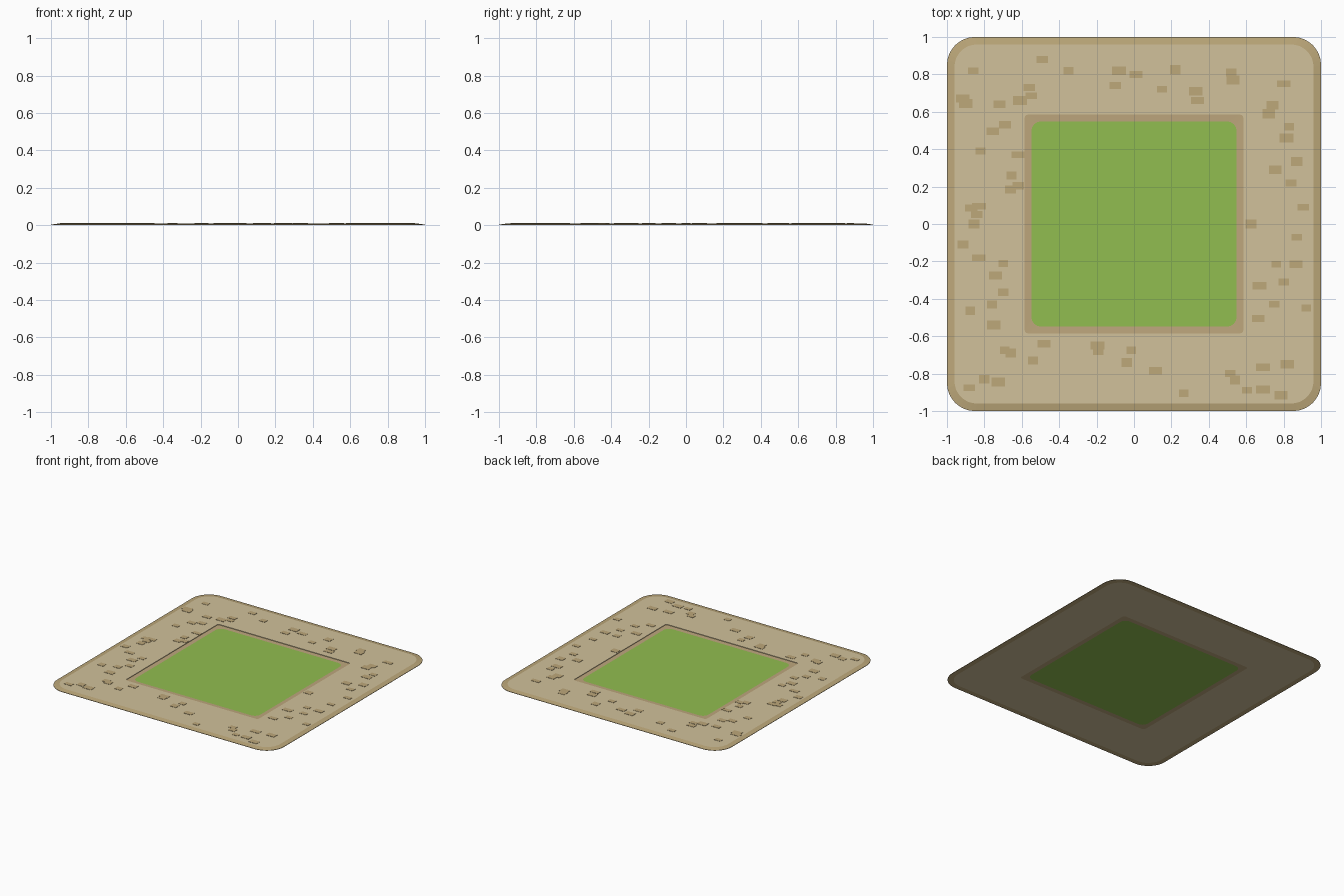
import bpy, bmesh, math, random

if "Cube" in bpy.data.objects:
    bpy.data.objects.remove(bpy.data.objects["Cube"])

random.seed(4)


def material(name, rgb):
    lin = [((c / 255 + 0.055) / 1.055) ** 2.4 for c in rgb]
    m = bpy.data.materials.new(name)
    m.diffuse_color = (*lin, 1)
    m.use_nodes = True
    m.node_tree.nodes["Principled BSDF"].inputs["Base Color"].default_value = m.diffuse_color
    return m


SAND = material("sand", (209, 193, 155))
EDGE = material("edge_sand", (189, 168, 122))
CURB = material("curb_clay", (190, 167, 125))
GRASS = material("grass_green", (145, 189, 80))


def rounded_loop(bm, half, radius, z, n=8):
    """Vertices of a rounded square, counter-clockwise."""
    verts = []
    for k, (sx, sy) in enumerate(((1, 1), (-1, 1), (-1, -1), (1, -1))):
        for i in range(n + 1):
            a = math.pi / 2 * (k + i / n)
            verts.append(bm.verts.new((sx * (half - radius) + radius * math.cos(a),
                                       sy * (half - radius) + radius * math.sin(a), z)))
    return verts


def finish(bm, name, mat):
    bmesh.ops.recalc_face_normals(bm, faces=bm.faces)
    me = bpy.data.meshes.new(name)
    bm.to_mesh(me)
    bm.free()
    me.materials.append(mat)
    ob = bpy.data.objects.new(name, me)
    bpy.context.collection.objects.link(ob)
    return ob


def frame(name, profile, mat, cap=False):
    """Sweep (half, radius, z) steps round a square; closed ring or capped slab."""
    bm = bmesh.new()
    loops = [rounded_loop(bm, *p) for p in profile]
    pairs = list(zip(loops, loops[1:]))
    if cap:
        bm.faces.new(loops[0])
        bm.faces.new(loops[-1])
    else:
        pairs.append((loops[-1], loops[0]))
    for a, b in pairs:
        for i in range(len(a)):
            j = (i + 1) % len(a)
            bm.faces.new((a[i], a[j], b[j], b[i]))
    return finish(bm, name, mat)


TOP = 0.009
# Sloped outer rim, flat path, recessed curb and lawn
frame("outer_rim", [(1, .15, 0), (1, .15, .003), (.96, .12, TOP), (.96, .12, 0)], EDGE)
frame("sand_path", [(.96, .12, 0), (.96, .12, TOP), (.585, .02, TOP), (.585, .02, 0)], SAND)
frame("inner_curb", [(.585, .02, 0), (.585, .02, .005), (.548, .05, .004), (.548, .05, 0)], CURB)
frame("lawn", [(.548, .05, 0), (.548, .05, .004)], GRASS, cap=True)

# Paving stones scattered on each side of the path
back = [(-.86, .82), (-.49, .88), (-.35, .82), (-.08, .82), (.01, .80), (-.10, .74), (.15, .72),
        (.22, .825), (.33, .71), (.34, .66), (.52, .81), (.53, .77), (.80, .75), (.74, .635),
        (-.56, .73), (-.55, .685), (-.61, .66), (-.72, .64), (-.915, .67), (-.90, .645)]
left = [(-.69, .53), (-.755, .495), (-.82, .39), (-.62, .37), (-.655, .26), (-.66, .185),
        (-.62, .205), (-.83, .095), (-.84, .05), (-.87, .085), (-.855, 0), (-.915, -.11), (-.83, -.18),
        (-.70, -.21), (-.74, -.275), (-.70, -.365), (-.76, -.43), (-.875, -.465), (-.75, -.54)]
right = [(.72, .59), (.83, .52), (.815, .46), (.87, .335), (.755, .29), (.84, .22), (.905, .09),
         (.625, 0), (.87, -.07), (.76, -.215), (.865, -.215), (.80, -.31), (.67, -.33),
         (.75, -.43), (.92, -.45), (.665, -.505)]
front = [(-.69, -.675), (-.66, -.69), (-.54, -.73), (-.48, -.64), (-.195, -.65), (-.19, -.68),
         (-.015, -.675), (-.04, -.74), (.115, -.785), (.265, -.905), (.515, -.80), (.54, -.835),
         (.605, -.89), (.69, -.885), (.69, -.765), (.82, -.75), (.785, -.915),
         (-.88, -.875), (-.80, -.83), (-.725, -.845)]

for side, spots in zip(("back", "left", "right", "front"), (back, left, right, front)):
    bm = bmesh.new()
    for x, y in spots:
        box = bmesh.ops.create_cube(bm, size=1)["verts"]
        bmesh.ops.scale(bm, verts=box, vec=(random.uniform(.05, .075), random.uniform(.034, .05), .004))
        bmesh.ops.translate(bm, verts=box, vec=(x, y, TOP))
    finish(bm, side + "_paving_stones", EDGE)
